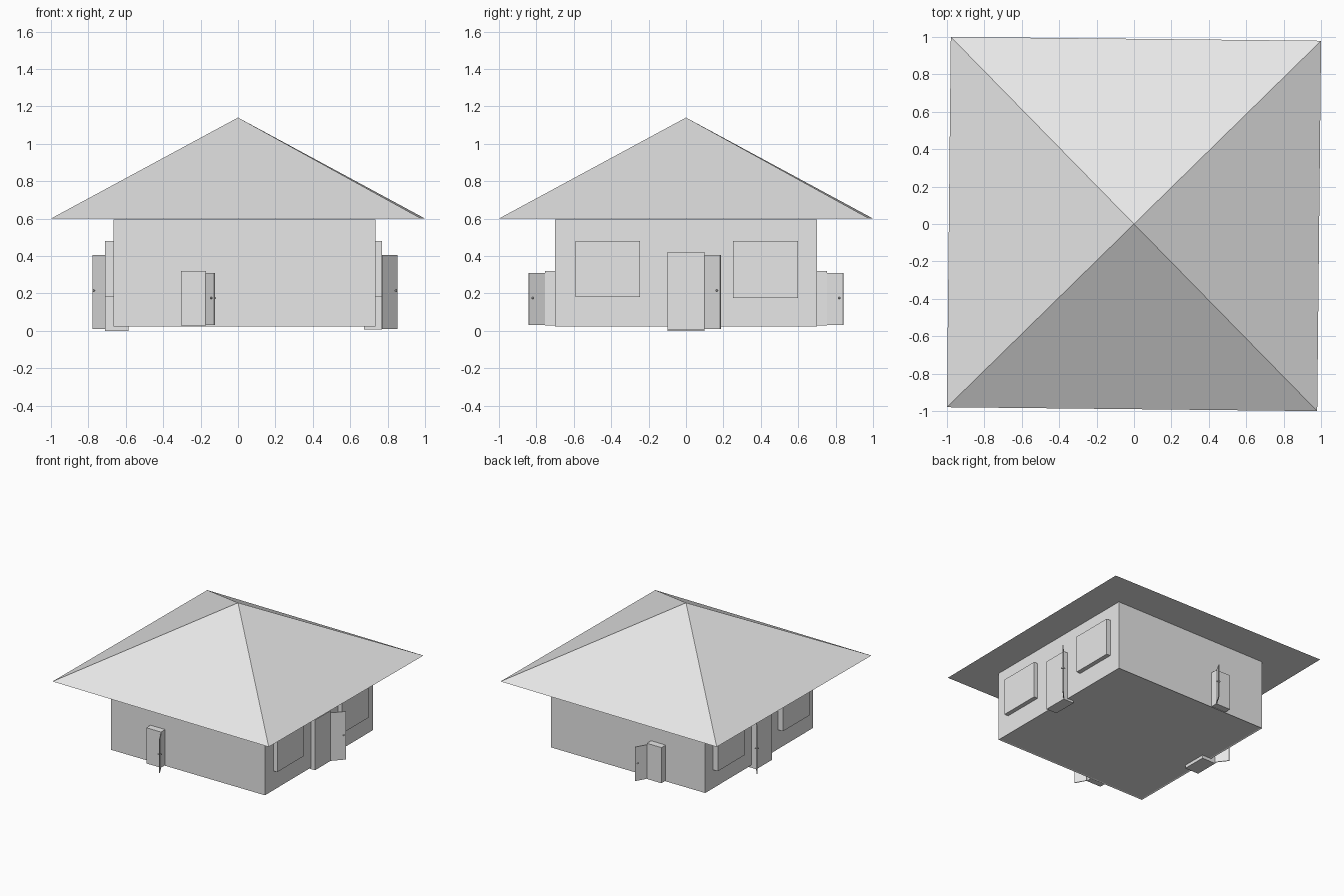
import bpy
import bmesh
from math import atan2, cos, hypot, radians, sin
from mathutils import Matrix, Vector

cube = bpy.data.objects.get("Cube")
if cube:
    bpy.data.objects.remove(cube, do_unlink=True)

grey = bpy.data.materials.new("plain_grey")
grey.use_nodes = True
grey.diffuse_color = (0.8, 0.8, 0.8, 1)
grey.node_tree.nodes["Principled BSDF"].inputs["Base Color"].default_value = (0.8, 0.8, 0.8, 1)


def finish(name, bm):
    mesh = bpy.data.meshes.new(name)
    bm.to_mesh(mesh)
    bm.free()
    mesh.materials.append(grey)
    obj = bpy.data.objects.new(name, mesh)
    bpy.context.collection.objects.link(obj)
    return obj


def box(name, x, y, z):
    """Box from (min, max) pairs."""
    spans = (x, y, z)
    centre = Vector([(lo + hi) / 2 for lo, hi in spans])
    size = [hi - lo for lo, hi in spans]
    bm = bmesh.new()
    bmesh.ops.create_cube(bm, size=1, matrix=Matrix.Translation(centre) @ Matrix.Diagonal((*size, 1)))
    return finish(name, bm)


def open_leaf(name, hinge, tip, z, handle_z):
    """Thin door standing ajar from hinge to tip, with a handle through it."""
    dx, dy = tip[0] - hinge[0], tip[1] - hinge[1]
    length, angle = hypot(dx, dy), atan2(dy, dx)
    frame = Matrix.Translation((*hinge, 0)) @ Matrix.Rotation(angle, 4, 'Z')

    bm = bmesh.new()
    place = Matrix.Translation((length / 2, 0, sum(z) / 2))
    bmesh.ops.create_cube(bm, size=1, matrix=frame @ place @ Matrix.Diagonal((length, 0.006, z[1] - z[0], 1)))
    finish(name, bm)

    # Handle: short spindle with a knob on each side
    bm = bmesh.new()
    place = frame @ Matrix.Translation((length - 0.018, 0, handle_z))
    bmesh.ops.create_cone(bm, cap_ends=True, segments=8, radius1=0.003, radius2=0.003, depth=0.02,
                          matrix=place @ Matrix.Rotation(radians(90), 4, 'X'))
    for side in (-1, 1):
        bmesh.ops.create_uvsphere(bm, u_segments=8, v_segments=6, radius=0.006,
                                  matrix=place @ Matrix.Translation((0, side * 0.011, 0)))
    finish(name + "_handle", bm)


# Walls, with a shallow recessed floor underneath
bm = bmesh.new()
bmesh.ops.create_cube(bm, size=1, matrix=Matrix.Translation((0.035, 0, 0.3085))
                      @ Matrix.Diagonal((1.4, 1.4, 0.573, 1)))
bottom = [f for f in bm.faces if f.normal.z < -0.5]
bmesh.ops.inset_region(bm, faces=bottom, thickness=0.012, depth=-0.004)
finish("walls", bm)

# Pyramid roof, turned very slightly off square
bm = bmesh.new()
bmesh.ops.create_cone(bm, cap_ends=True, segments=4, radius1=1.4, radius2=0, depth=0.54,
                      matrix=Matrix.Translation((0, 0, 0.87)))
corner = max((v.co for v in bm.verts if v.co.z < 0.7), key=lambda c: c.x)
turn = radians(44.4) - atan2(corner.y, corner.x)
bmesh.ops.rotate(bm, verts=bm.verts, matrix=Matrix.Rotation(turn, 3, 'Z'))
finish("roof", bm)

# Windows and large doors on both sides
for side, inner, outer, base in (("left", 0.675, 0.77, 0.008), ("right", -0.585, -0.71, 0.0)):
    span = tuple(sorted((inner, outer)))
    box(side + "_front_window", span, (-0.59, -0.245), (0.18, 0.48))
    box(side + "_back_window", span, (0.25, 0.60), (0.175, 0.48))
    box(side + "_door_frame", span, (-0.10, 0.10), (base, 0.42))
    tip_x = 0.85 if outer > 0 else -0.775
    open_leaf(side + "_door", (outer, 0.10), (tip_x, 0.185), (0.01, 0.405), 0.215)

# Small doors on the front and back
for name, d in (("front", -1), ("back", 1)):
    box(name + "_door_frame", (-0.305, -0.172), tuple(sorted((d * 0.66, d * 0.755))), (0.027, 0.32))
    open_leaf(name + "_door", (-0.172, d * 0.755), (-0.125, d * 0.84), (0.03, 0.31), 0.175)
